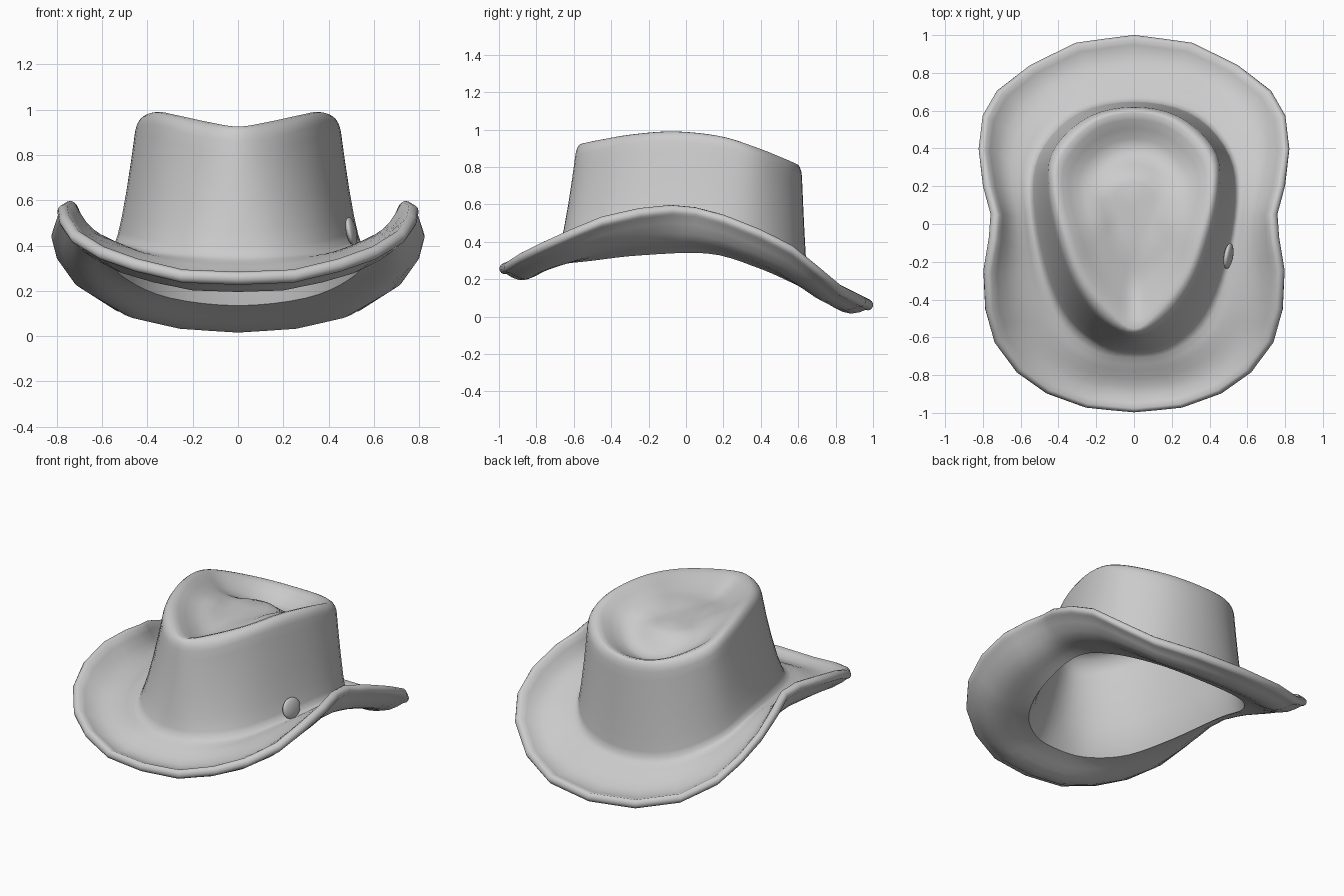
import bpy, bmesh, math
from mathutils import Vector

cube = bpy.data.objects.get("Cube")
if cube:
    bpy.data.objects.remove(cube)

felt = bpy.data.materials.new("grey felt")
felt.use_nodes = True
GREY = (0.6, 0.6, 0.6, 1)
felt.diffuse_color = GREY
felt.node_tree.nodes["Principled BSDF"].inputs["Base Color"].default_value = GREY

HALF = 30     # segments from front to back on one side
LIP = .03     # radius of the rounded brim edge
UP = Vector((0, 0, 1))


def spline(points, smooth=True):
    """Resample a front-to-back half outline, then mirror it into a ring."""
    p = [Vector(v) for v in points]
    flip = lambda v: Vector((-v.x, v.y, v.z))
    ext = [flip(p[1])] + p + [flip(p[-2])]
    half = []
    for i in range(HALF + 1):
        u = i / HALF * (len(p) - 1)
        k = min(int(u), len(p) - 2)
        t = u - k
        a, b, c, d = ext[k:k + 4]
        if smooth:
            v = b + (c - a) * t / 2 + (a - b * 2.5 + c * 2 - d / 2) * t**2 \
                + (b * 3 - c * 3 + d - a) * t**3 / 2
        else:
            v = b.lerp(c, t)
        half.append(v)
    return half + [flip(v) for v in half[-2:0:-1]]


def blend(a, b, txy, tz, sag=0.0):
    """Ring between two rings, with separate plan and height factors."""
    out = []
    for p, q in zip(a, b):
        v = p.lerp(q, txy)
        v.z = p.z + (q.z - p.z) * tz - sag
        out.append(v)
    return out


def inset(ring, scale, drop):
    """Ring shrunk in plan about the crown's middle and lowered."""
    return [Vector((v.x * scale, .1 + (v.y - .1) * scale, v.z - drop)) for v in ring]


def lip(angle):
    """Ring on the rounded brim edge; 90 degrees is its upper side."""
    out = []
    for f, e in zip(foot, edge):
        along = (e - f).normalized()
        normal = (UP - along * along.z).normalized()
        a = math.radians(angle)
        out.append(e + (along * math.cos(a) + normal * math.sin(a)) * LIP)
    return out


def sag(t, depth):
    """Dip of the brim, deepest towards its edge."""
    return depth * math.sin(math.pi * t**1.5)


# Key outlines: brim edge, crown foot, crown shoulder, crown crest
edge = spline([(0, -.968, .256), (.24, -.947, .265), (.44, -.878, .312), (.593, -.773, .365),
               (.71, -.62, .435), (.758, -.45, .505), (.768, -.25, .55), (.74, -.08, .567),
               (.73, .05, .555), (.77, .2, .515), (.795, .39, .44), (.775, .56, .355),
               (.7, .69, .25), (.53, .82, .14), (.295, .933, .083), (0, .971, .063)], False)
foot = spline([(0, -.69, .34), (.19, -.66, .345), (.37, -.515, .36), (.487, -.25, .39),
               (.55, .12, .4), (.508, .38, .325), (.315, .585, .235), (0, .652, .198)])
shoulder = spline([(0, -.592, .86), (.17, -.51, .88), (.31, -.32, .92), (.4, -.08, .935),
                   (.452, .18, .91), (.428, .39, .85), (.245, .565, .78), (0, .62, .75)])
crest = spline([(0, -.555, .925), (.13, -.46, .945), (.27, -.28, .975), (.355, -.06, .99),
                (.41, .18, .965), (.385, .36, .91), (.215, .535, .84), (0, .59, .815)])
opening = [v - UP * .063 for v in foot]
trough = inset(crest, .62, .075)
dome = [Vector((v.x, v.y, .866)) for v in inset(crest, .25, 0)]
lining = inset(shoulder, .975, .02)

# Dished top with a low dome, then the rounded crest
rings = [blend(trough, dome, a, b) for a, b in ((1, 1), (.75, .85), (.5, .5), (.25, .15))]
rings += [blend(crest, trough, a, b) for a, b in ((1, 1), (.75, .85), (.45, .5), (.2, .15), (0, 0))]
rings += [blend(shoulder, crest, a, b) for a, b in ((.7, .95), (.38, .75), (.13, .4), (0, 0))]
# Crown wall
rings += [blend(foot, shoulder, t**.7, t) for t in (.9, .75, .5, .25, .1, .03)]
# Brim top, rounded edge and underside
rings += [blend(foot, lip(90), t, t, sag(t, .042)) for t in (.06, .18, .3, .45, .6, .75, .9)]
rings += [lip(a) for a in range(90, -91, -30)]
rings += [blend(opening, lip(-90), t, t, sag(t, .05)) for t in (.9, .75, .6, .45, .3, .15)]
# Opening and lining inside the crown
rings.append(opening)
open_index = len(rings) - 1
rings += [blend(opening, lining, t**.7, t) for t in (.1, .3, .6, .85, 1)]
rings += [inset(crest, .85, .05), inset(trough, 1, .02), inset(dome, 1, .02)]

bm = bmesh.new()
loops = [[bm.verts.new(v) for v in r] for r in rings]
n = len(edge)
for upper, lower in zip(loops, loops[1:]):
    for i in range(n):
        j = (i + 1) % n
        bm.faces.new((upper[i], lower[i], lower[j], upper[j]))
for loop, height in ((loops[0], .87), (loops[-1], .85)):
    centre = bm.verts.new((0, .1, height))
    for i in range(n):
        bm.faces.new((loop[i], loop[(i + 1) % n], centre))
bmesh.ops.recalc_face_normals(bm, faces=bm.faces)
for f in bm.faces:
    f.smooth = True
rim = loops[open_index]
for i in range(n):
    bm.edges.get((rim[i], rim[(i + 1) % n])).smooth = False
mesh = bpy.data.meshes.new("crown_and_brim")
bm.to_mesh(mesh)
bm.free()
mesh.materials.append(felt)
hat = bpy.data.objects.new("crown_and_brim", mesh)
bpy.context.collection.objects.link(hat)

# Oval button on the left of the crown
bpy.ops.mesh.primitive_uv_sphere_add(segments=20, ring_count=10, radius=1,
                                     location=(.5, -.17, .462),
                                     rotation=(0, -.2, -.16))
button = bpy.context.object
button.name = "side_button"
button.scale = (.022, .07, .064)
button.data.materials.append(felt)
bpy.ops.object.shade_smooth()
